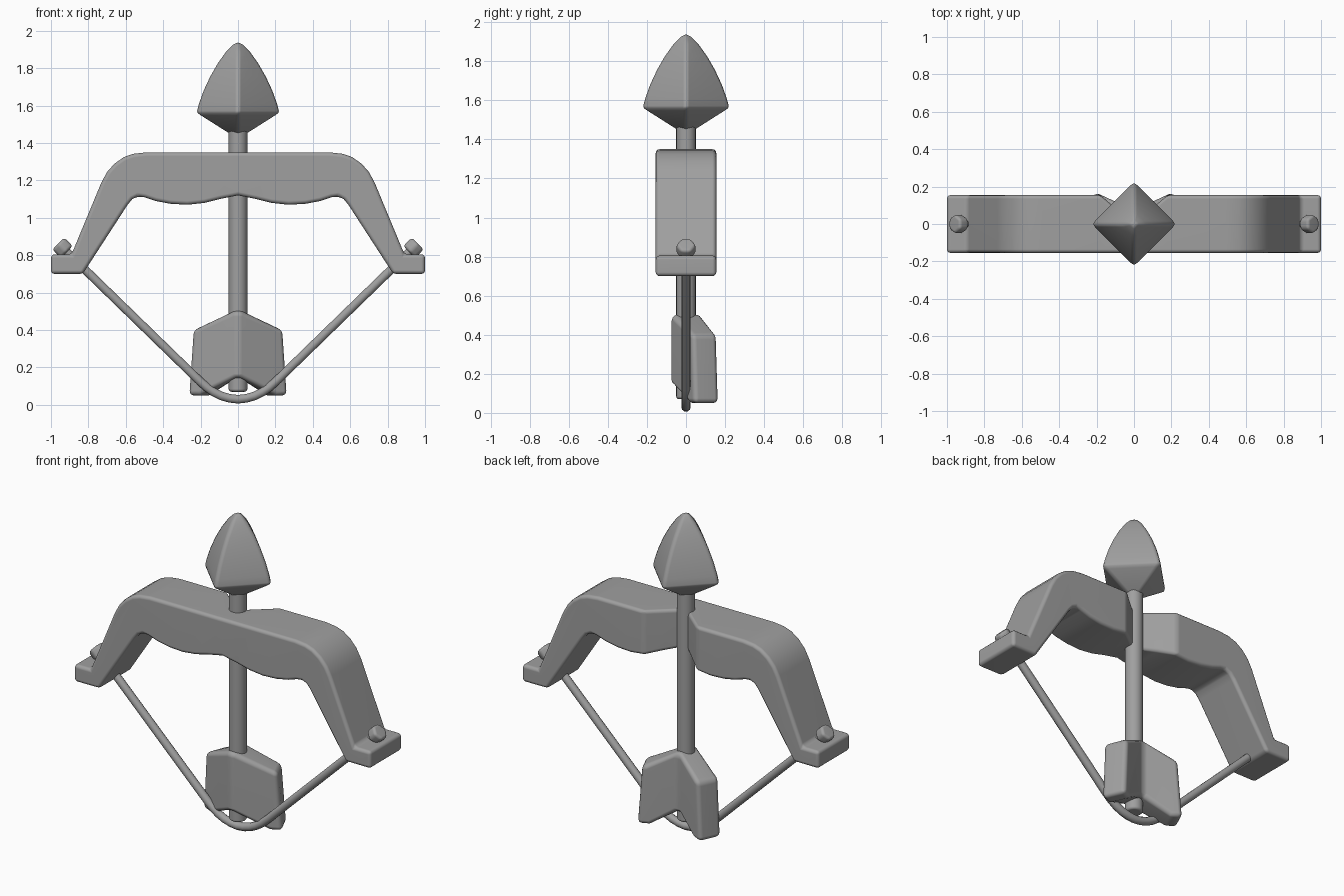
import bpy, bmesh, math
from mathutils import Vector

cube = bpy.data.objects.get("Cube")
if cube:
    bpy.data.objects.remove(cube, do_unlink=True)

GREY = (0.35, 0.35, 0.35, 1)
mat = bpy.data.materials.new("mid grey")
mat.use_nodes = True
mat.diffuse_color = GREY
mat.node_tree.nodes["Principled BSDF"].inputs["Base Color"].default_value = GREY


def finish(name, bm, bevel=0.0, mirror=False):
    """Turn a bmesh into a smooth, optionally mirrored and bevelled object."""
    bmesh.ops.recalc_face_normals(bm, faces=bm.faces)
    mesh = bpy.data.meshes.new(name)
    bm.to_mesh(mesh)
    bm.free()
    mesh.materials.append(mat)
    mesh.shade_smooth()
    ob = bpy.data.objects.new(name, mesh)
    bpy.context.collection.objects.link(ob)
    if mirror:
        ob.modifiers.new("Mirror", 'MIRROR')
    if bevel:
        b = ob.modifiers.new("Bevel", 'BEVEL')
        b.width, b.segments = bevel, 3
        b.limit_method, b.angle_limit = 'ANGLE', math.radians(32)
        b.use_clamp_overlap = False
    ob.modifiers.new("Normals", 'WEIGHTED_NORMAL').keep_sharp = True
    return ob


def half_slab(name, polygons, front, back, bevel):
    """Thick plate from (x, z) outlines on the +x side, mirrored across x = 0."""
    bm = bmesh.new()
    cache = {}

    def vert(p, fn):
        key = (p, fn)
        if key not in cache:
            cache[key] = bm.verts.new(fn(*p))
        return cache[key]

    edges = []
    for poly in polygons:
        for fn in (front, back):
            bm.faces.new([vert(p, fn) for p in poly])
        edges += list(zip(poly, poly[1:] + poly[:1]))
    for a, b in edges:
        if (b, a) in edges or a[0] == b[0] == 0:
            continue
        bm.faces.new([vert(a, front), vert(b, front), vert(b, back), vert(a, back)])
    return finish(name, bm, bevel, mirror=True)


# Bow body: broad plate with a V groove at the back for the shaft
DEPTH, GROOVE = 0.155, 0.18
top_mid, low_mid = (GROOVE, 1.35), (GROOVE, 1.08)
grip = [(0, 1.12), (0.1, 1.1), low_mid, top_mid, (0, 1.35)]
limb = [top_mid, low_mid, (0.27, 1.07), (0.36, 1.075), (0.44, 1.09), (0.5, 1.11),
        (0.535, 1.115), (0.565, 1.1), (0.59, 1.07), (0.83, 0.7), (1, 0.7), (1, 0.805),
        (0.89, 0.805), (0.73, 1.19), (0.7, 1.245), (0.66, 1.29), (0.61, 1.325),
        (0.56, 1.342), (0.49, 1.35)]
half_slab("bow_body", [grip, limb],
          lambda x, z: (x, -DEPTH, z),
          lambda x, z: (x, DEPTH * min(1, x / GROOVE), z), 0.02)

# Fletching: two thick vanes swept backwards
SLOPE, THICK = 0.46, 0.14
lean = Vector((-SLOPE, 1, 0)).normalized() * THICK


def vane_front(x, z):
    return Vector((x, -0.08 + SLOPE * x, z))


def vane_back(x, z):
    if x == 0:
        return Vector((0, -0.08 + THICK * math.hypot(1, SLOPE), z))
    return vane_front(x, z) + lean


half_slab("fletching", [[(0, 0.15), (0.205, 0.05), (0.268, 0.05), (0.245, 0.4), (0, 0.51)]],
          vane_front, vane_back, 0.025)

# Arrow shaft
bm = bmesh.new()
bmesh.ops.create_cone(bm, cap_ends=True, segments=24, radius1=0.05, radius2=0.05, depth=1.43)
bmesh.ops.translate(bm, verts=bm.verts, vec=(0, 0, 0.785))
finish("arrow_shaft", bm, 0.015)

# Arrowhead: diamond section with softened ridges and curved sides
profile = [(0.05, 1.45), (0.205, 1.548), (0.222, 1.56), (0.225, 1.572), (0.215, 1.61),
           (0.19, 1.68), (0.155, 1.755), (0.115, 1.825), (0.07, 1.888), (0.03, 1.925)]
bm = bmesh.new()
rings = []
for r, z in profile:
    c = min(0.016, r * 0.3)
    ring = []
    for k in range(4):
        ca, sa = round(math.cos(k * math.pi / 2)), round(math.sin(k * math.pi / 2))
        for u, v in ((r - c, -c), (r - c * 0.4, 0), (r - c, c)):
            ring.append(bm.verts.new((u * ca - v * sa, u * sa + v * ca, z)))
    rings.append(ring)
for lo, hi in zip(rings, rings[1:]):
    for i in range(len(lo)):
        j = (i + 1) % len(lo)
        bm.faces.new((lo[i], lo[j], hi[j], hi[i]))
bm.faces.new(rings[0])
tip = bm.verts.new((0, 0, 1.938))
for i, v in enumerate(rings[-1]):
    bm.faces.new((v, rings[-1][(i + 1) % len(rings[-1])], tip))
finish("arrowhead", bm)

# Bowstring: one tube from limb tip to limb tip
half = [(0.92, 0.822), (0.21, 0.132), (0.17, 0.096), (0.13, 0.068), (0.09, 0.048), (0.045, 0.035)]
path = [(-x, z) for x, z in half] + [(0, 0.03)] + half[::-1]
curve = bpy.data.curves.new("bowstring", 'CURVE')
curve.dimensions = '3D'
curve.bevel_depth, curve.bevel_resolution = 0.024, 3
spline = curve.splines.new('POLY')
spline.points.add(len(path) - 1)
for p, (x, z) in zip(spline.points, path):
    p.co = (x, 0, z, 1)
spline.use_smooth = True
curve.materials.append(mat)
bpy.context.collection.objects.link(bpy.data.objects.new("bowstring", curve))

# String knots: small six-sided beads on the limb tips
for side, label in ((1, "left"), (-1, "right")):
    bm = bmesh.new()
    bmesh.ops.create_cone(bm, cap_ends=True, segments=6, radius1=0.052, radius2=0.052, depth=0.065)
    knot = finish(label + "_string_knot", bm, 0.016)
    knot.location = (side * 0.938, 0, 0.84)
    knot.rotation_euler = (0, side * math.radians(46), 0)
